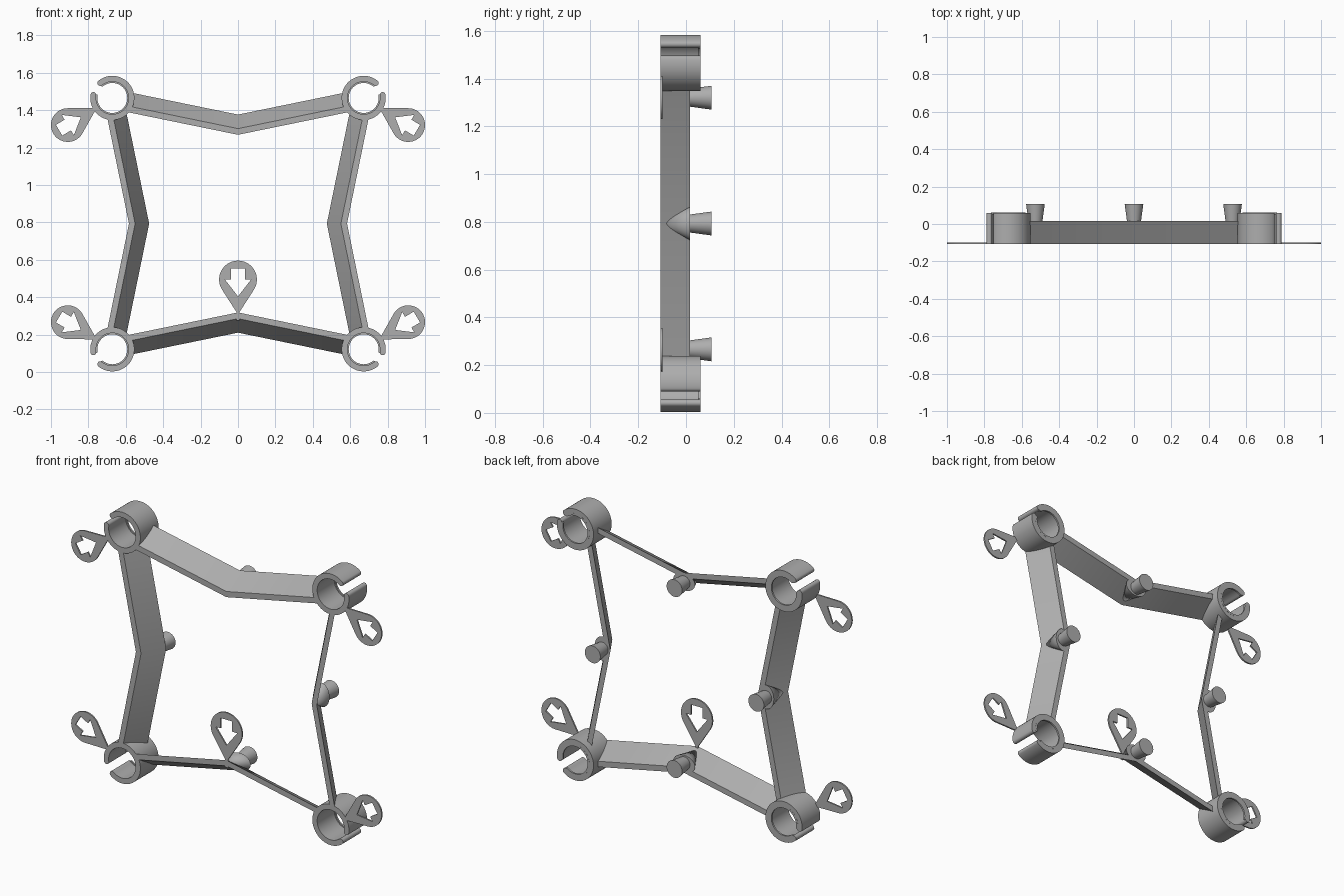
import bpy, bmesh, math
from mathutils import Matrix

old = bpy.data.objects.get("Cube")
if old:
    bpy.data.objects.remove(old, do_unlink=True)

MID = 0.793        # height of the frame centre
RING = 0.672       # ring distance from the centre, both ways
FRONT, BACK = -0.107, 0.017
SLOPE = 0.205      # how far an arm moves outward along its length

grey = bpy.data.materials.new("plain grey")
grey.use_nodes = True
colour = (0.42, 0.42, 0.42, 1)
grey.diffuse_color = colour
grey.node_tree.nodes["Principled BSDF"].inputs["Base Color"].default_value = colour


def finish(name, bm):
    bmesh.ops.remove_doubles(bm, verts=bm.verts, dist=0.0001)
    bmesh.ops.recalc_face_normals(bm, faces=bm.faces)
    mesh = bpy.data.meshes.new(name)
    bm.to_mesh(mesh)
    bm.free()
    mesh.shade_smooth()
    mesh.set_sharp_from_angle(angle=math.radians(30))
    mesh.materials.clear()
    mesh.materials.append(grey)
    obj = bpy.data.objects.new(name, mesh)
    bpy.context.collection.objects.link(obj)
    return obj


def plate(name, outlines, y0, y1):
    """Extrude closed (x, z) outlines from y0 to y1; inner outlines become holes."""
    curve = bpy.data.curves.new(name, "CURVE")
    curve.dimensions = "2D"
    curve.fill_mode = "BOTH"
    curve.extrude = (y1 - y0) / 2
    for pts in outlines:
        spline = curve.splines.new("POLY")
        spline.points.add(len(pts) - 1)
        for p, (x, z) in zip(spline.points, pts):
            p.co = (x, z, 0, 1)
        spline.use_cyclic_u = True
    temp = bpy.data.objects.new(name + "_outline", curve)
    bpy.context.collection.objects.link(temp)
    mesh = bpy.data.meshes.new_from_object(temp.evaluated_get(bpy.context.evaluated_depsgraph_get()))
    bpy.data.objects.remove(temp, do_unlink=True)
    bm = bmesh.new()
    bm.from_mesh(mesh)
    bpy.data.meshes.remove(mesh)
    bpy.data.curves.remove(curve)
    bm.transform(Matrix.Translation((0, (y0 + y1) / 2, 0)) @ Matrix.Rotation(math.pi / 2, 4, "X"))
    return finish(name, bm)


def arc(cx, cz, r, a0, a1, n):
    angles = [math.radians(a0 + (a1 - a0) * i / n) for i in range(n + 1)]
    return [(cx + r * math.cos(a), cz + r * math.sin(a)) for a in angles]


def open_ring(r_in, r_out, a0, a1):
    """C-shaped outline with rounded ends."""
    mid, cap = (r_in + r_out) / 2, (r_out - r_in) / 2
    pts = arc(0, 0, r_out, a0, a1, 56)
    ex, ez = arc(0, 0, mid, a1, a1, 1)[0]
    pts += arc(ex, ez, cap, a1, a1 + 180, 10)[1:-1]
    pts += arc(0, 0, r_in, a1, a0, 56)
    sx, sz = arc(0, 0, mid, a0, a0, 1)[0]
    return pts + arc(sx, sz, cap, a0 + 180, a0 + 360, 10)[1:-1]


def tag(name, cx, cz, tx, tz, r, scale):
    """Teardrop pointing at (tx, tz), with an arrow cut out."""
    d = math.hypot(tx - cx, tz - cz)
    ux, uz = (tx - cx) / d, (tz - cz) / d
    half = math.degrees(math.acos(r / d))
    drop = arc(0, 0, r, half, 360 - half, 40) + [(d, -0.008), (d, 0.008)]
    arrow = [(-0.06, 0.037), (0, 0.037), (0, 0.07), (0.09, 0),
             (0, -0.07), (0, -0.037), (-0.06, -0.037)]
    arrow = [(a * scale, b * scale) for a, b in arrow]
    place = lambda pts: [(cx + a * ux - b * uz, cz + a * uz + b * ux) for a, b in pts]
    plate(name, [place(drop), place(arrow)], FRONT, FRONT + 0.009)


# corner rings and their tags
for side, sx in (("left", 1), ("right", -1)):
    for level, sz in (("upper", 1), ("lower", -1)):
        cx, cz = sx * RING, MID + sz * RING
        put = lambda pts: [(cx + sx * x, cz + sz * z) for x, z in pts]
        label = f"{level}_{side}"
        plate(label + "_ring", [put(open_ring(0.087, 0.118, 51, 369))], FRONT, 0.06)
        plate(label + "_ring_lip", [put(open_ring(0.08, 0.092, 51, 369))], 0.05, 0.0605)
        tx, tz = cx + sx * 0.095, cz - sz * 0.06
        tag(label + "_tag", sx * 0.91, MID + sz * 0.527, tx, tz, 0.09, 0.9)

# bottom centre tag with its short stem
tag("centre_tag", 0, 0.494, 0, 0.32, 0.101, 1)
plate("centre_tag_stem", [[(-0.009, 0.275), (0.009, 0.275), (0.009, 0.34), (-0.009, 0.34)]],
      FRONT, FRONT + 0.009)

# slanted arms, each with a gusset and a peg behind its bend
section = [(0.475, FRONT), (0.508, FRONT), (0.583, BACK), (0.55, BACK)]
arms = {
    "top": (False, lambda s, o: (s, o)),
    "bottom": (False, lambda s, o: (s, -o)),
    "left": (True, lambda s, o: (o, s)),
    "right": (True, lambda s, o: (-o, s)),
}
for name, (flip, turn) in arms.items():
    lean = (lambda o: 1.058 - o) if flip else (lambda o: o)

    def vert(bm, s, o, y):
        x, z = turn(s, o)
        return bm.verts.new((x, y, MID + z))

    bm = bmesh.new()
    rows = [[vert(bm, s, lean(o) + SLOPE * abs(s), y) for o, y in section]
            for s in (-0.582, 0, 0.582)]
    for a, b in zip(rows, rows[1:]):
        for i in range(4):
            j = (i + 1) % 4
            bm.faces.new((a[i], a[j], b[j], b[i]))
    bm.faces.new(rows[0])
    bm.faces.new(rows[-1])
    finish(name + "_arm", bm)

    # gusset tapering to the front edge of the arm
    bm = bmesh.new()
    tip = vert(bm, 0, lean(0.493), FRONT + 0.002)
    base = [vert(bm, s, lean(0.53 + o), BACK)
            for s, o in [(x * 1.4, z) for x, z in arc(0, 0, 0.05, 0, 348.75, 31)]]
    for i in range(32):
        bm.faces.new((tip, base[i], base[(i + 1) % 32]))
    bm.faces.new(base)
    finish(name + "_gusset", bm)

    # peg widening towards the back
    bm = bmesh.new()
    px, pz = turn(0, 0.527)
    bmesh.ops.create_cone(bm, cap_ends=True, segments=32, radius1=0.05, radius2=0.037,
                          depth=0.107 - BACK + 0.005)
    bm.transform(Matrix.Translation((px, (0.107 + BACK - 0.005) / 2, MID + pz))
                 @ Matrix.Rotation(math.pi / 2, 4, "X"))
    finish(name + "_peg", bm)
